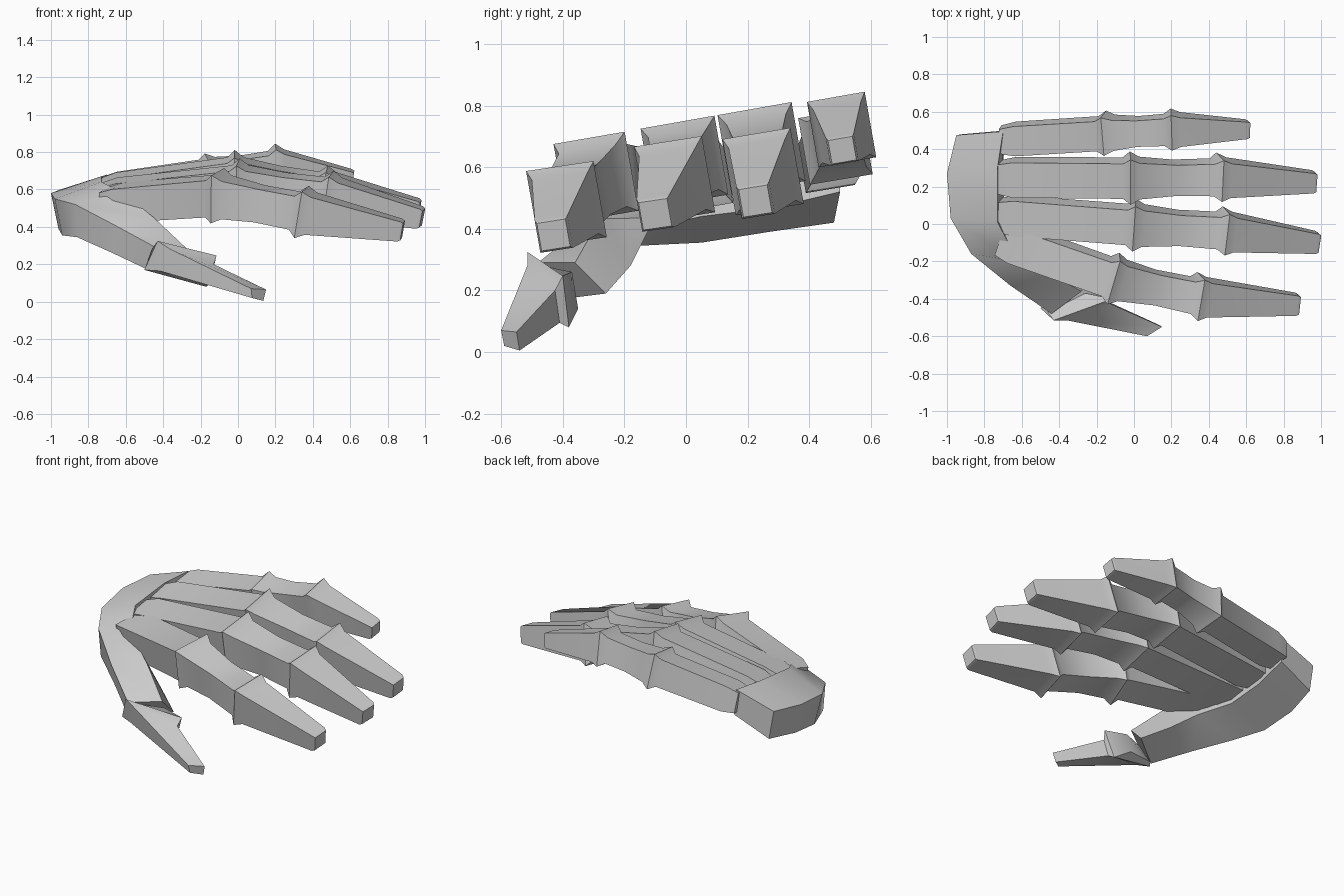
import bpy, bmesh, math
from mathutils import Vector

if "Cube" in bpy.data.objects:
    bpy.data.objects.remove(bpy.data.objects["Cube"])

ROLL = math.radians(10)


def loft(name, rings):
    """Skin a list of four-cornered rings and cap both ends."""
    bm = bmesh.new()
    rows = [[bm.verts.new(p) for p in ring] for ring in rings]
    for a, b in zip(rows, rows[1:]):
        for i in range(4):
            j = (i + 1) % 4
            bm.faces.new((a[i], a[j], b[j], b[i]))
    bm.faces.new(rows[0][::-1])
    bm.faces.new(rows[-1])
    bmesh.ops.recalc_face_normals(bm, faces=bm.faces)
    me = bpy.data.meshes.new(name)
    bm.to_mesh(me)
    bm.free()
    ob = bpy.data.objects.new(name, me)
    bpy.context.collection.objects.link(ob)
    bpy.ops.object.select_all(action='DESELECT')
    ob.select_set(True)
    bpy.context.view_layer.objects.active = ob
    bpy.ops.object.shade_smooth_by_angle(angle=math.radians(42))


def section(center, tangent, hw, hh):
    """Rolled rectangle standing across the tangent."""
    t = tangent.normalized()
    side = Vector((0, math.cos(ROLL), math.sin(ROLL)))
    side = (side - t * side.dot(t)).normalized()
    up = t.cross(side)
    return [center + side * hw * a + up * hh * b
            for a, b in ((-1, -1), (1, -1), (1, 1), (-1, 1))]


def finger(name, base, j1, j2, tip, s=1.0):
    p = [Vector(v) for v in (base, j1, j2, tip)]
    d = [(b - a).normalized() for a, b in zip(p, p[1:])]
    k1, k2 = d[0] + d[1], d[1] + d[2]
    spec = [
        (p[0], d[0], .08, .075),
        (p[0] + d[0] * .08, d[0], .095, .092),
        (p[1] - d[0] * .04, k1, .095, .100),
        (p[1], k1, .122, .130),
        (p[1] + d[1] * .05, k1, .098, .103),
        ((p[1] + p[2]) / 2, d[1], .083, .090),
        (p[2] - d[1] * .04, k2, .087, .092),
        (p[2], k2, .112, .127),
        (p[2] + d[2] * .05, k2, .093, .103),
        (p[3] - d[2] * .015, d[2], .054, .054),
        (p[3], d[2], .047, .046),
    ]
    loft(name, [section(c, t, w * s, h * s) for c, t, w, h in spec])


# Four fingers with flared knuckles
finger("index_finger", (-.71, -.08, .525), (-.11, -.292, .567), (.34, -.388, .480), (.88, -.43, .380))
finger("middle_finger", (-.72, .05, .550), (0, -.005, .618), (.48, -.037, .560), (.985, -.10, .447))
finger("ring_finger", (-.72, .25, .575), (-.02, .245, .662), (.455, .25, .586), (.97, .225, .490))
finger("little_finger", (-.71, .45, .595), (-.155, .485, .668), (.20, .505, .722), (.615, .507, .655), .85)

# Palm heel sweeping round into the thumb base
# (corner order: outer top, inner top, inner bottom, outer bottom)
loft("palm", [
    [(-.95, .475, .60), (-.70, .495, .68), (-.69, .50, .52), (-.92, .48, .42)],
    [(-1.0, .27, .58), (-.73, .30, .67), (-.70, .29, .47), (-.96, .27, .39)],
    [(-.98, .03, .55), (-.73, .01, .64), (-.69, .05, .44), (-.94, .05, .355)],
    [(-.87, -.16, .52), (-.62, -.20, .585), (-.58, -.12, .40), (-.86, -.15, .345)],
    [(-.66, -.33, .41), (-.45, -.27, .45), (-.42, -.18, .28), (-.67, -.28, .26)],
    [(-.44, -.48, .29), (-.28, -.36, .29), (-.27, -.26, .19), (-.48, -.42, .17)],
])

# Thumb end segment with a slanted flare at its root
loft("thumb_tip", [
    [(-.46, -.47, .28), (-.26, -.37, .26), (-.27, -.35, .14), (-.47, -.42, .18)],
    [(-.43, -.515, .325), (-.115, -.40, .247), (-.17, -.38, .08), (-.50, -.45, .17)],
    [(-.36, -.515, .28), (-.13, -.425, .20), (-.15, -.41, .095), (-.42, -.48, .165)],
    [(.07, -.60, .07), (.15, -.55, .065), (.135, -.54, .005), (.075, -.59, .02)],
])
